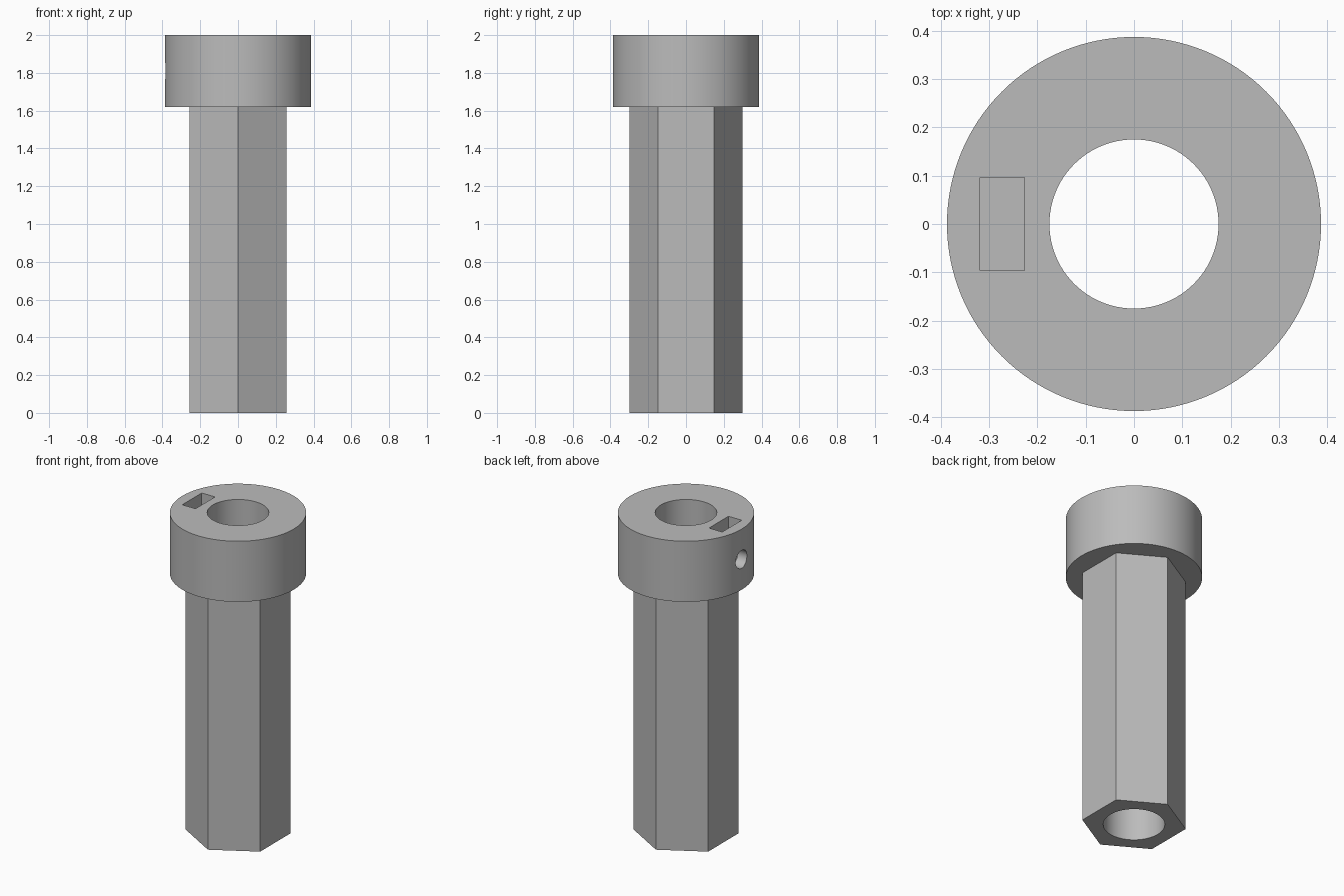
import bpy
from math import pi, radians

if "Cube" in bpy.data.objects:
    bpy.data.objects.remove(bpy.data.objects["Cube"], do_unlink=True)

HEIGHT = 2.0
COLLAR_BASE = 1.62
COLLAR_MID = (HEIGHT + COLLAR_BASE) / 2

grey = bpy.data.materials.new("plain_grey")
grey.use_nodes = True
grey.diffuse_color = (0.5, 0.5, 0.5, 1)
grey.node_tree.nodes["Principled BSDF"].inputs["Base Color"].default_value = (0.5, 0.5, 0.5, 1)


def upright_prism(name, radius, bottom, top, sides, turn=0.0):
    """Vertical cylinder or prism between two heights."""
    bpy.ops.mesh.primitive_cylinder_add(
        vertices=sides, radius=radius, depth=top - bottom,
        location=(0, 0, (bottom + top) / 2), rotation=(0, 0, turn))
    obj = bpy.context.object
    obj.name = name
    return obj


def combine(target, tool, operation):
    """Apply a boolean and remove the tool object."""
    mod = target.modifiers.new(tool.name, 'BOOLEAN')
    mod.operation = operation
    mod.solver = 'EXACT'
    mod.object = tool
    bpy.context.view_layer.objects.active = target
    bpy.ops.object.modifier_apply(modifier=mod.name)
    bpy.data.objects.remove(tool, do_unlink=True)


# Round collar joined to the hexagonal shaft, corners facing front and back
body = upright_prism("collared_hex_sleeve", 0.387, COLLAR_BASE, HEIGHT, 128)
shaft = upright_prism("hex_shaft", 0.298, 0, COLLAR_MID, 6)
combine(body, shaft, 'UNION')

# Bore through the full length
bore = upright_prism("bore", 0.175, -0.1, HEIGHT + 0.1, 96)
combine(body, bore, 'DIFFERENCE')

# Nut pocket sunk into the collar top
bpy.ops.mesh.primitive_cube_add(size=1, location=(-0.273, 0, 1.9))
pocket = bpy.context.object
pocket.name = "nut_pocket"
pocket.scale = (0.092, 0.193, 0.4)
combine(body, pocket, 'DIFFERENCE')

# Set screw hole from the collar side into the bore
bpy.ops.mesh.primitive_cylinder_add(
    vertices=48, radius=0.056, depth=0.4,
    location=(-0.3, 0, COLLAR_MID), rotation=(0, pi / 2, 0))
screw_hole = bpy.context.object
screw_hole.name = "screw_hole"
combine(body, screw_hole, 'DIFFERENCE')

# Finish: one material, smooth round walls with sharp edges
body.data.materials.clear()
body.data.materials.append(grey)
for face in body.data.polygons:
    face.material_index = 0
bpy.ops.object.select_all(action='DESELECT')
body.select_set(True)
bpy.context.view_layer.objects.active = body
bpy.ops.object.shade_smooth_by_angle(angle=radians(30))
